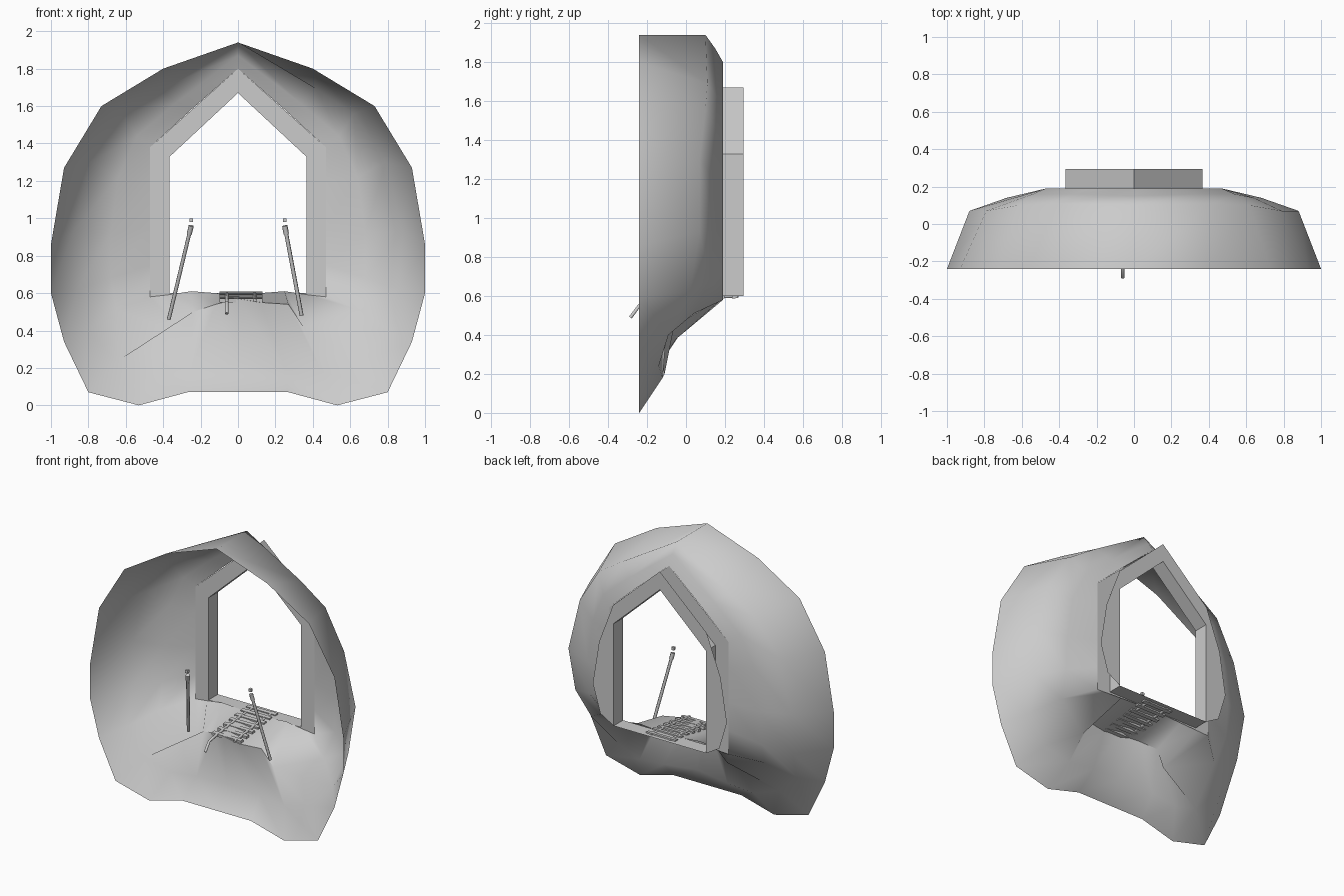
import bpy
import bmesh
from mathutils import Vector

cube = bpy.data.objects.get("Cube")
if cube:
    bpy.data.objects.remove(cube, do_unlink=True)

stone = bpy.data.materials.new("stone_grey")
stone.use_nodes = True
GREY = (0.6, 0.6, 0.6, 1)
stone.diffuse_color = GREY
stone.node_tree.nodes["Principled BSDF"].inputs["Base Color"].default_value = GREY


def finish(name, bm, smooth_angle=None):
    """Turn a bmesh into a named object with the stone material."""
    mesh = bpy.data.meshes.new(name)
    bm.to_mesh(mesh)
    bm.free()
    mesh.materials.append(stone)
    obj = bpy.data.objects.new(name, mesh)
    bpy.context.collection.objects.link(obj)
    if smooth_angle:
        bpy.ops.object.select_all(action="DESELECT")
        obj.select_set(True)
        bpy.context.view_layer.objects.active = obj
        bpy.ops.object.shade_smooth_by_angle(angle=smooth_angle)
    return obj


def mirrored(half):
    """Close a half ring whose first and last points lie on x = 0."""
    return half + [(-x, y, z) for x, y, z in reversed(half[1:-1])]


def at_depth(points, y):
    return [(x, y, z) for x, z in points]


def loft(bm, rings):
    """Skin a series of closed rings that have equal point counts."""
    rows = [[bm.verts.new(p) for p in ring] for ring in rings]
    count = len(rows[0])
    for outer, inner in zip(rows, rows[1:]):
        for i in range(count):
            j = (i + 1) % count
            bm.faces.new((outer[i], outer[j], inner[j], inner[i]))


# Cave shell: half rings from the front rim back to the doorway
rim = at_depth([(0, 1.94), (.4, 1.8), (.73, 1.6), (.93, 1.27), (1, .86), (1, .6),
                (.93, .34), (.8, .07), (.53, 0), (.27, .07), (0, .07)], -.24)
belly = [(0, .1, 1.94), (.42, .11, 1.69), (.62, .1, 1.56), (.79, .07, 1.3),
         (.88, .07, .93), (.86, .02, .62), (.81, -.09, .4), (.64, -.14, .24),
         (.45, -.12, .18), (.25, -.11, .2), (0, -.13, .22)]
throat_top = [(0, .15, 1.87), (.33, .16, 1.62), (.54, .16, 1.44), (.64, .14, 1.22),
              (.68, .14, .92), (.68, .12, .68), (.65, .04, .51)]
doorway = at_depth([(0, 1.8), (.24, 1.59), (.47, 1.38), (.47, 1.2), (.47, .95),
                    (.47, .75), (.47, .58), (.38, .59), (.25, .61), (.12, .6),
                    (0, .6)], .19)

# The broken front edge of the floor closes the throat ring unevenly
ledge = [(.35, -.1, .42), (.27, -.12, .54), (.12, -.16, .55), (0, -.16, .57),
         (-.12, -.1, .54), (-.24, -.05, .5), (-.29, -.05, .38)]
throat = throat_top + ledge + [(-x, y, z) for x, y, z in reversed(throat_top[1:])]
bm = bmesh.new()
loft(bm, [mirrored(rim), mirrored(belly), throat, mirrored(doorway)])
bmesh.ops.reverse_faces(bm, faces=bm.faces)
finish("cave_shell", bm, 1.0)

# Flat surround and short tunnel lining behind the doorway
opening = [(0, 1.67), (.365, 1.33), (.365, .6), (0, .6)]
surround = [(0, 1.8), (.47, 1.38), (.47, .58), (0, .6)]
bm = bmesh.new()
loft(bm, [mirrored(at_depth(surround, .19)), mirrored(at_depth(opening, .19))])
finish("door_surround", bm)
bm = bmesh.new()
loft(bm, [mirrored(at_depth(opening, .19)), mirrored(at_depth(opening, .295))])
finish("tunnel_lining", bm)

# Rounded thin sheet round the far end of the tunnel
outer = [(0, 1.8), (.37, 1.46), (.48, 1.17), (.53, .86), (.47, .66), (.365, .6)]
inner = [(0, 1.67), (.365, 1.33), (.365, 1.1), (.365, .86), (.365, .7)]
bm = bmesh.new()
for side in (1, -1):
    out = [bm.verts.new((side * x, .295, z)) for x, z in outer]
    inn = [bm.verts.new((side * x, .295, z)) for x, z in inner] + [out[-1]]
    for i in range(len(out) - 1):
        corners = [out[i], out[i + 1], inn[i + 1], inn[i]]
        bm.faces.new(list(dict.fromkeys(corners)))
finish("back_sheet", bm)


def tube(name, points, radius):
    """Round bar along a path."""
    curve = bpy.data.curves.new(name, "CURVE")
    curve.dimensions = "3D"
    curve.bevel_depth = radius
    curve.bevel_resolution = 1
    curve.use_fill_caps = True
    spline = curve.splines.new("POLY")
    spline.points.add(len(points) - 1)
    for target, point in zip(spline.points, points):
        target.co = (*point, 1)
    curve.materials.append(stone)
    obj = bpy.data.objects.new(name, curve)
    bpy.context.collection.objects.link(obj)


def box(name, center, size, tilt=0):
    bpy.ops.mesh.primitive_cube_add(size=1, location=center, rotation=(tilt, 0, 0))
    obj = bpy.context.object
    obj.name = name
    obj.scale = size
    obj.data.materials.append(stone)


# Bent rails, with the longer one hanging over the ledge
track = [(.27, .6), (.1, .593), (-.05, .577), (-.17, .562), (-.24, .55), (-.285, .49)]
tube("long_rail", [(-.06, y, z) for y, z in track], .01)
tube("short_rail", [(.09, y, z) for y, z in track[:4]], .01)

# Sleepers half sunk into the floor
for i in range(7):
    y = .25 - i * .065
    box("sleeper", (.015, y, .598 - max(0, .19 - y) * .11), (.23, .028, .02), .1)

# Leaning torches with a thicker head and a small ember block
for side, base in (("right", (-.37, -.03, .46)), ("left", (.34, -.12, .48))):
    x = -.25 if side == "right" else .25
    foot, top = Vector(base), Vector((x, -.21, .96))
    tube(side + "_torch_pole", [foot, top], .011)
    tube(side + "_torch_head", [foot.lerp(top, .91), top], .015)
    box(side + "_torch_ember", (x, -.215, .99), (.02, .02, .02))
